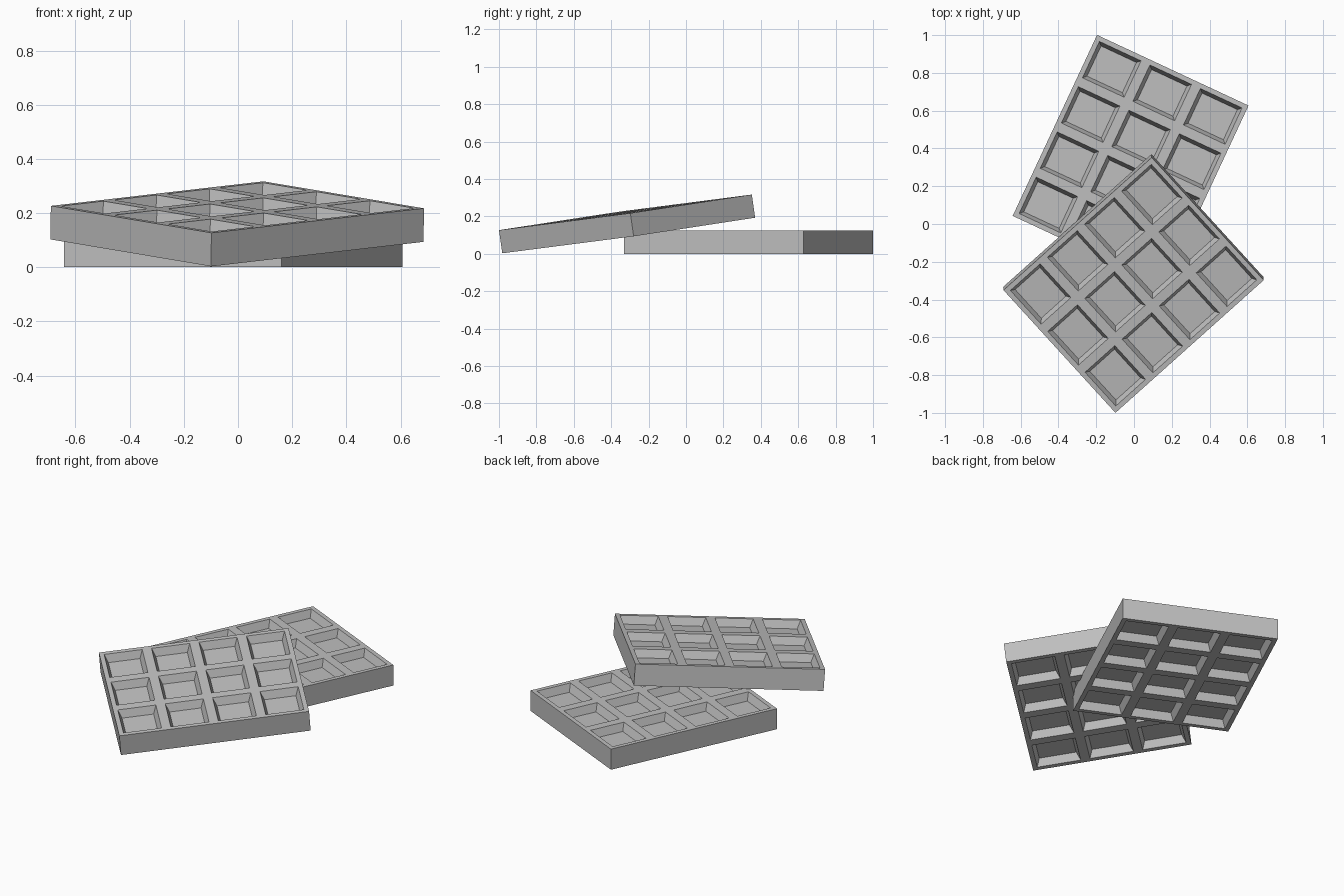
import bpy, bmesh
from mathutils import Vector, Matrix

cube = bpy.data.objects.get("Cube")
if cube:
    bpy.data.objects.remove(cube, do_unlink=True)

WIDTH, LENGTH, THICK = 0.885, 1.057, 0.125

grey = bpy.data.materials.new("light_grey")
grey.use_nodes = True
grey.diffuse_color = (0.52, 0.52, 0.52, 1)
grey.node_tree.nodes["Principled BSDF"].inputs["Base Color"].default_value = (0.52, 0.52, 0.52, 1)


def waffle_slab(name, center, x_dir, y_dir):
    """Slab with a 3 x 4 grid of tapered pockets on both faces."""
    bm = bmesh.new()
    # upper face, split into cells
    bmesh.ops.create_grid(bm, x_segments=3, y_segments=4, size=0.5)
    bmesh.ops.transform(bm, verts=bm.verts,
                        matrix=Matrix.Translation((0, 0, THICK / 2)) @ Matrix.Diagonal((WIDTH, LENGTH, 1, 1)))
    cells = bm.faces[:]
    border = [e for e in bm.edges if e.is_boundary]
    # outer sides, down to the middle plane
    sides = bmesh.ops.extrude_edge_only(bm, edges=border)["geom"]
    for v in sides:
        if isinstance(v, bmesh.types.BMVert):
            v.co.z = 0
    # rims, then pockets with sloping walls
    bmesh.ops.inset_individual(bm, faces=cells, thickness=0.0365)
    bmesh.ops.inset_individual(bm, faces=cells, thickness=0.026, depth=-0.045)
    bmesh.ops.recalc_face_normals(bm, faces=bm.faces)
    if cells[0].normal.z < 0:
        bmesh.ops.reverse_faces(bm, faces=bm.faces)
    mesh = bpy.data.meshes.new(name)
    bm.to_mesh(mesh)
    bm.free()
    mesh.materials.append(grey)
    slab = bpy.data.objects.new(name, mesh)
    bpy.context.collection.objects.link(slab)

    # same pockets on the underside
    mirror = slab.modifiers.new("both_faces", 'MIRROR')
    mirror.use_axis = (False, False, True)

    # orient by the slab's own axes
    x = Vector(x_dir).normalized()
    z = x.cross(Vector(y_dir)).normalized()
    y = z.cross(x)
    rotation = Matrix((x, y, z)).transposed().to_4x4()
    slab.matrix_world = Matrix.Translation(center) @ rotation
    return slab


# slab lying flat
waffle_slab("lower_slab", (-0.018, 0.335, THICK / 2), (0.8, -0.373, 0), (0.373, 0.8, 0))
# slab leaning on the first one
waffle_slab("upper_slab", (-0.003, -0.315, 0.16), (-0.595, 0.652, 0.1), (-0.78, -0.712, -0.092))
